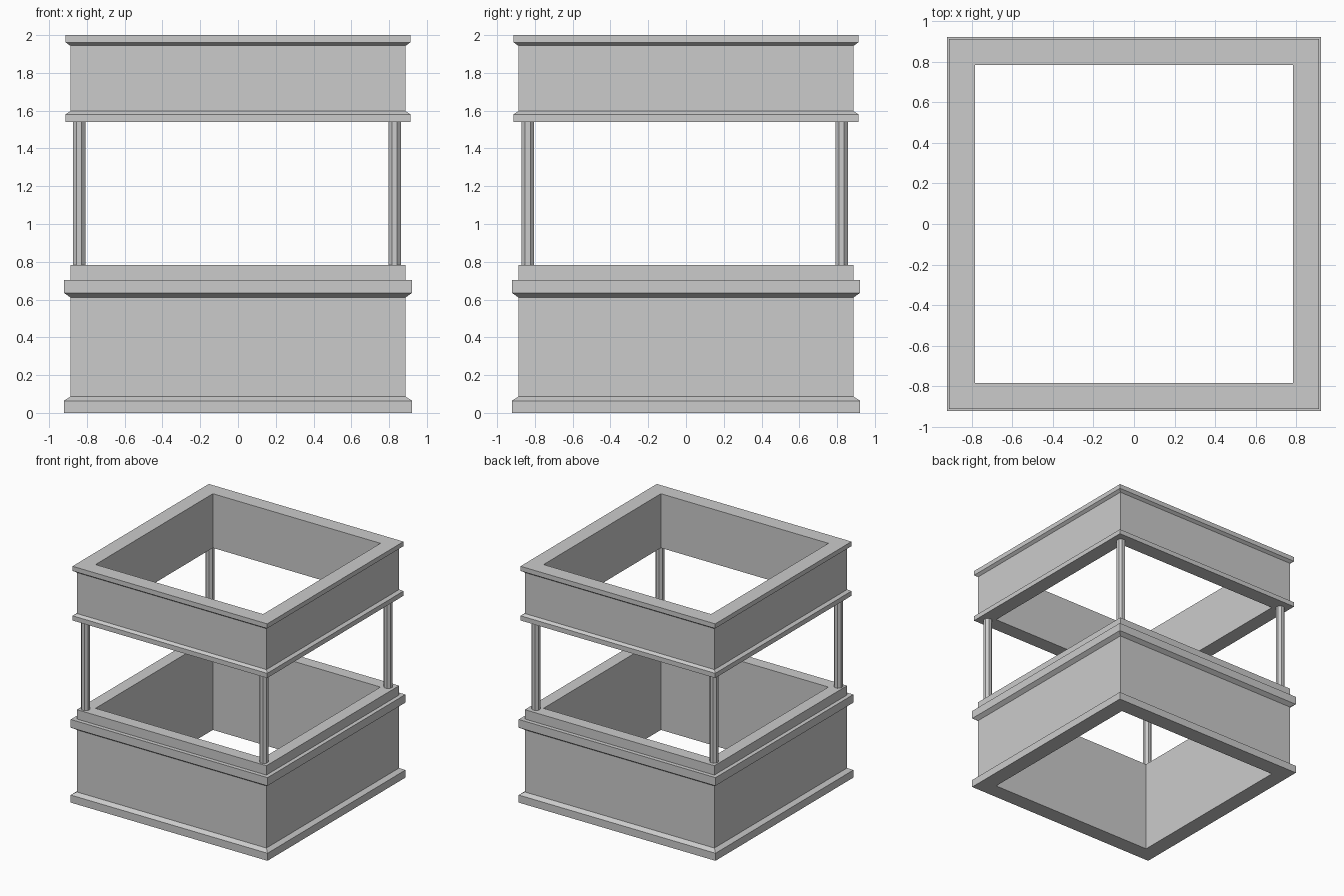
import bpy, bmesh, math

if "Cube" in bpy.data.objects:
    bpy.data.objects.remove(bpy.data.objects["Cube"])

INNER = 0.785   # half-width of the square opening


def square_ring(name, outer):
    """Sweep a closed wall section (half-width, z) around a square."""
    section = [(INNER, outer[0][1])] + outer + [(INNER, outer[-1][1])]
    bm = bmesh.new()
    loops = [[bm.verts.new((sx * r, sy * r, z)) for r, z in section]
             for sx, sy in ((-1, -1), (1, -1), (1, 1), (-1, 1))]
    n = len(section)
    for c in range(4):
        a, b = loops[c], loops[(c + 1) % 4]
        for i in range(n):
            j = (i + 1) % n
            bm.faces.new((a[i], b[i], b[j], a[j]))
    bmesh.ops.recalc_face_normals(bm, faces=bm.faces)
    mesh = bpy.data.meshes.new(name)
    bm.to_mesh(mesh)
    bm.free()
    obj = bpy.data.objects.new(name, mesh)
    bpy.context.collection.objects.link(obj)
    return obj


# Lower wall with foot moulding, ledge moulding and raised rim
square_ring("lower_wall", [
    (0.922, 0.0), (0.922, 0.064), (0.888, 0.086), (0.888, 0.612),
    (0.922, 0.635), (0.922, 0.704), (0.888, 0.704), (0.888, 0.783)])

# Upper wall with bottom and top mouldings
square_ring("upper_wall", [
    (0.912, 1.541), (0.912, 1.581), (0.888, 1.597),
    (0.888, 1.944), (0.912, 1.961), (0.912, 2.0)])

# Four slim octagonal corner posts
z0, z1 = 0.783, 1.541
for side, x in (("left", -0.841), ("right", 0.829)):
    for end, y in (("front", -0.838), ("back", 0.824)):
        bpy.ops.mesh.primitive_cylinder_add(
            vertices=8, radius=0.033 / math.cos(math.pi / 8), depth=z1 - z0,
            location=(x, y, (z0 + z1) / 2), rotation=(0, 0, math.pi / 8))
        bpy.context.object.name = f"{end}_{side}_post"
